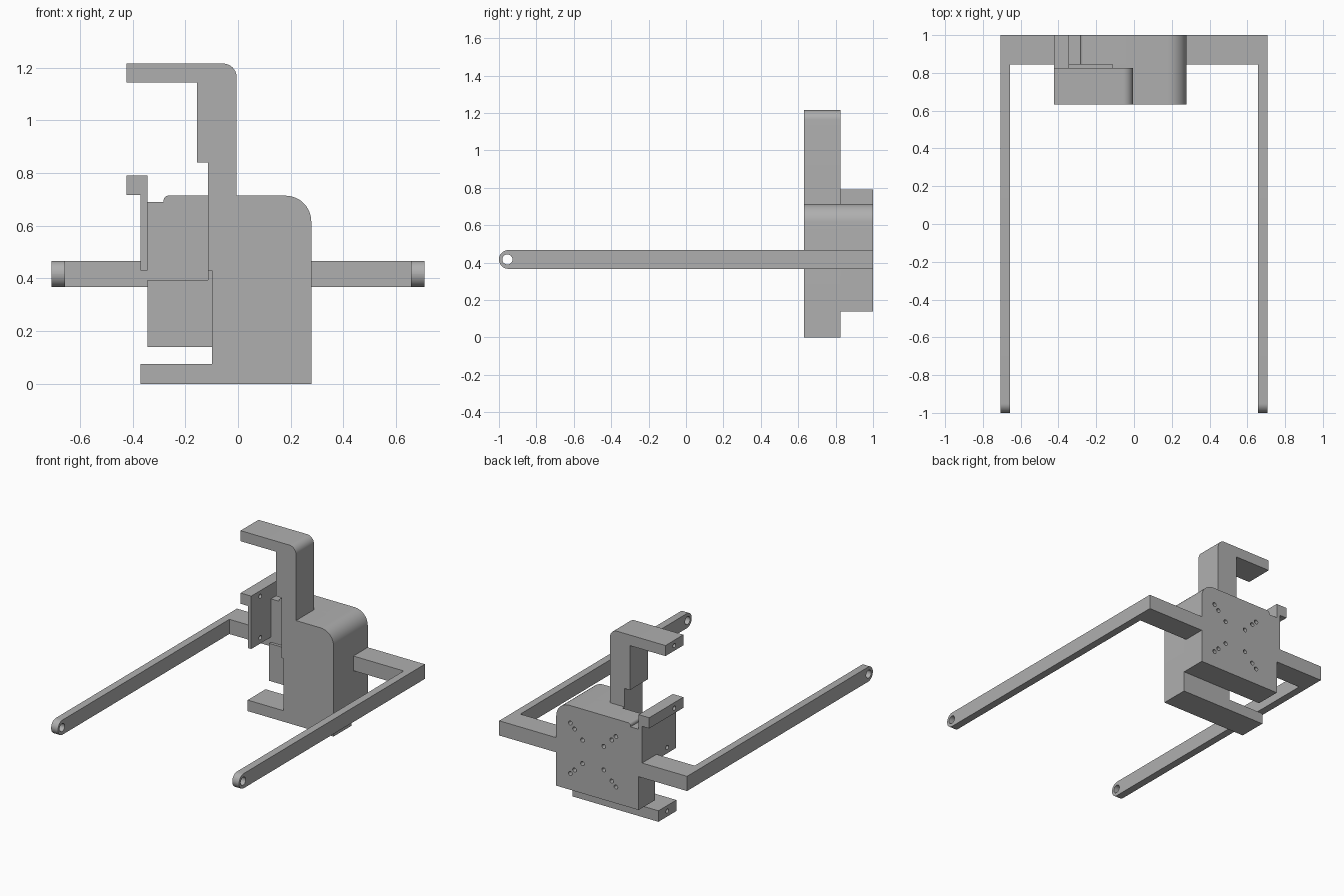
import bpy
import bmesh
from math import pi
from mathutils import Vector, Matrix

cube = bpy.data.objects.get("Cube")
if cube:
    bpy.data.objects.remove(cube)

grey = bpy.data.materials.new("matte_grey")
grey.use_nodes = True
colour = (0.43, 0.43, 0.43, 1)
grey.diffuse_color = colour
grey.node_tree.nodes["Principled BSDF"].inputs["Base Color"].default_value = colour


def add_object(name, bm):
    bmesh.ops.recalc_face_normals(bm, faces=bm.faces)
    mesh = bpy.data.meshes.new(name)
    bm.to_mesh(mesh)
    bm.free()
    mesh.materials.append(grey)
    obj = bpy.data.objects.new(name, mesh)
    bpy.context.collection.objects.link(obj)
    return obj


def rounded(profile, steps=10):
    """Turn (u, v, radius) corners into tangent arcs."""
    out = []
    for i, p in enumerate(profile):
        c = Vector(p[:2])
        if len(p) < 3:
            out.append(c)
            continue
        a = (Vector(profile[i - 1][:2]) - c).normalized()
        b = (Vector(profile[(i + 1) % len(profile)][:2]) - c).normalized()
        centre = c + (a + b) * p[2]
        for k in range(steps + 1):
            t = Matrix.Rotation(pi / 2 * k / steps, 2)[0]
            out.append(centre - b * p[2] * t[0] - a * p[2] * abs(t[1]))
    return out


def prism(name, profile, axis, lo, hi):
    """Extrude a profile along x (profile in y, z) or along y (profile in x, z)."""
    bm = bmesh.new()

    def at(p, d):
        return (d, p.x, p.y) if axis == "x" else (p.x, d, p.y)

    points = rounded(profile)
    face = bm.faces.new([bm.verts.new(at(p, lo)) for p in points])
    extruded = bmesh.ops.extrude_face_region(bm, geom=[face])["geom"]
    shift = Vector(at(Vector((0, 0)), hi - lo))
    bmesh.ops.translate(bm, vec=shift,
                        verts=[g for g in extruded if isinstance(g, bmesh.types.BMVert)])
    return add_object(name, bm)


def box(u0, u1, v0, v1):
    return [(u0, v0), (u1, v0), (u1, v1), (u0, v1)]


def drill(obj, centres, axis, radius, depth):
    """Cut round holes of the given total depth, centred on the given points."""
    bm = bmesh.new()
    turn = Matrix.Rotation(pi / 2, 4, "Y" if axis == "x" else "X")
    for c in centres:
        bmesh.ops.create_cone(bm, cap_ends=True, segments=24, radius1=radius, radius2=radius,
                              depth=depth, matrix=Matrix.Translation(c) @ turn)
    cutter = add_object("hole_cutter", bm)
    cutter.hide_render = True
    mod = obj.modifiers.new("holes", "BOOLEAN")
    mod.operation = "DIFFERENCE"
    mod.solver = "EXACT"
    mod.object = cutter
    bpy.context.view_layer.update()
    result = bpy.data.meshes.new_from_object(obj.evaluated_get(bpy.context.evaluated_depsgraph_get()))
    obj.modifiers.clear()
    obj.data = result
    bpy.data.objects.remove(cutter)


FRONT, MID, STEP, BACK = 0.632, 0.825, 0.845, 1.0
LEFT, RIGHT = 0.278, -0.343
parts = []

# Front bracket: lower foot, rounded body, column and overhanging top
bracket = prism("front_bracket", [
    (-0.37, 0), (LEFT, 0), (LEFT, 0.714, 0.098), (-0.005, 0.714), (-0.005, 1.215, 0.052),
    (-0.423, 1.215), (-0.423, 1.143), (-0.155, 1.143), (-0.155, 0.84), (-0.113, 0.84),
    (-0.113, 0.43), (-0.098, 0.43), (-0.098, 0.075), (-0.37, 0.075)], "y", FRONT, MID)
hole_y = 0.73
drill(bracket, [(-0.423, hole_y, 1.179), (-0.37, hole_y, 0.038)], "x", 0.014, 0.2)
parts.append(bracket)

# Middle layer, leaving the shallow recess on one side
parts.append(prism("recess_layer", [
    (RIGHT, 0.14), (LEFT, 0.14), (LEFT, 0.714, 0.098), (-0.113, 0.714), (-0.113, 0.395),
    (RIGHT, 0.395)], "y", MID, STEP))

# Rear mounting block with its diagonal bolt pattern
block = prism("mounting_block", [
    (RIGHT, 0.14), (LEFT, 0.14), (LEFT, 0.714, 0.098), (-0.282, 0.714, 0.018),
    (-0.282, 0.69), (RIGHT, 0.69)], "y", STEP, BACK)
bolts = [(sx * d, BACK, 0.423 + sz * d)
         for d in (0.08, 0.14, 0.172) for sx in (-1, 1) for sz in (-1, 1)]
drill(block, bolts, "y", 0.014, 0.2)
parts.append(block)

# Side flange with a lip on top
flange = prism("side_flange", [
    (-0.369, 0.43), (RIGHT, 0.43), (RIGHT, 0.79), (-0.423, 0.79), (-0.423, 0.717),
    (-0.369, 0.717)], "y", FRONT, BACK)
drill(flange, [(-0.38, hole_y, 0.752), (-0.38, hole_y, 0.47)], "x", 0.014, 0.3)
parts.append(flange)

# Long side arms with rounded, drilled ends, joined to the block by cross bars
LOW, HIGH = 0.367, 0.467
for side, sign, inner in (("left", 1, LEFT), ("right", -1, RIGHT)):
    x0, x1 = sorted((sign * 0.657, sign * 0.708))
    arm = prism(side + "_arm", [
        (-1, LOW, 0.0499), (BACK, LOW), (BACK, HIGH), (-1, HIGH, 0.0499)], "x", x0, x1)
    drill(arm, [(sign * 0.68, -0.955, 0.417)], "x", 0.027, 0.2)
    parts.append(arm)
    b0, b1 = sorted((inner, sign * 0.657))
    parts.append(prism(side + "_cross_bar", box(b0, b1, LOW, HIGH), "y", STEP, BACK))

# Smooth the rounded corners, keep real edges sharp
bpy.ops.object.select_all(action="DESELECT")
for obj in parts:
    obj.select_set(True)
bpy.context.view_layer.objects.active = parts[0]
bpy.ops.object.shade_smooth_by_angle(angle=pi / 6)
